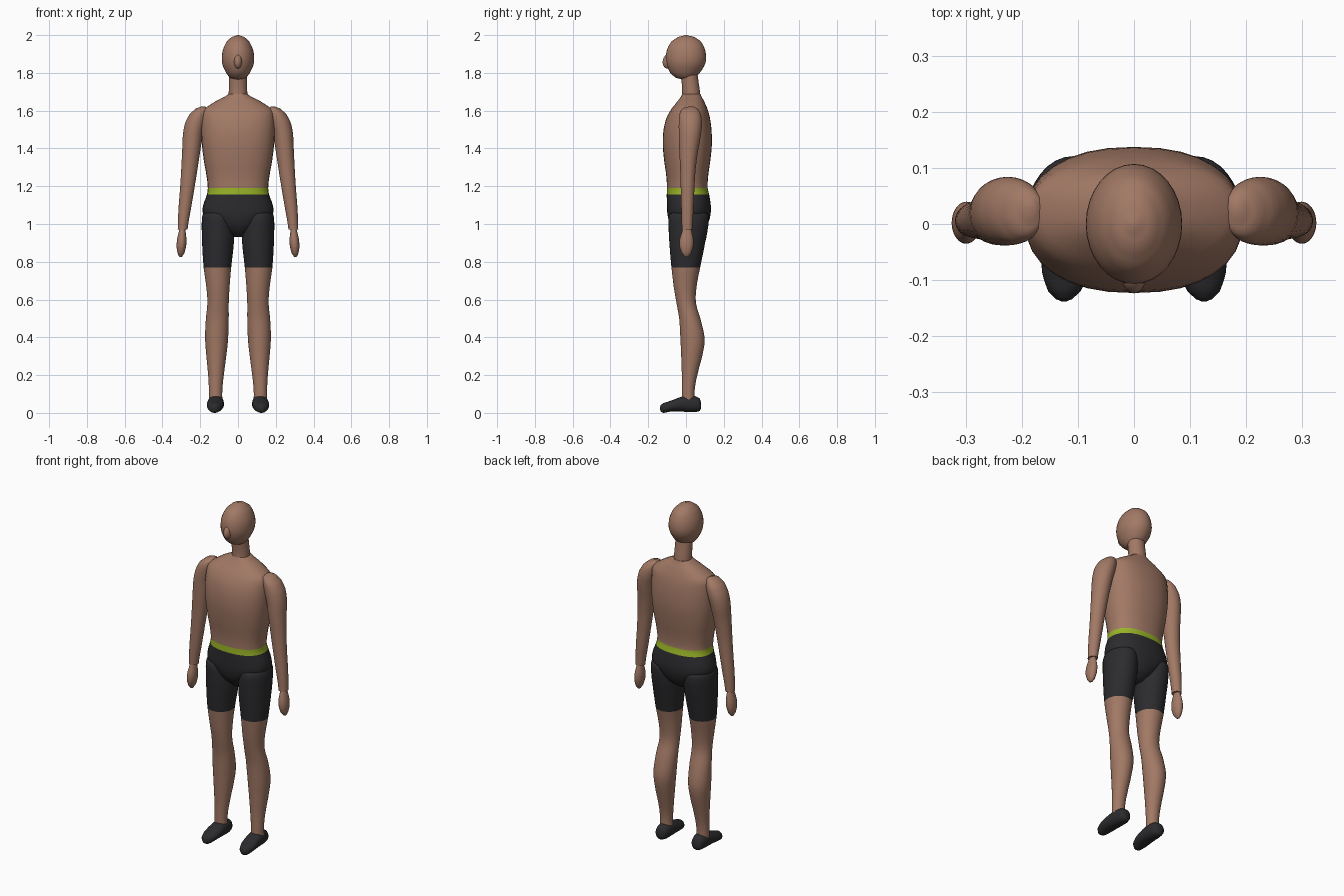
import bpy, bmesh, math

def mat(name, rgb):
    m = bpy.data.materials.new(name)
    m.diffuse_color = (*rgb, 1)
    return m

SKIN = mat("skin", (0.36, 0.19, 0.13))
DARK = mat("dark_fabric", (0.025, 0.025, 0.028))
LIME = mat("lime_band", (0.32, 0.46, 0.02))

def spline(a, b, c, d, t):
    return 0.5 * (2*b + (c - a)*t + (2*a - 5*b + 4*c - d)*t*t + (3*b - a - 3*c + d)*t**3)

def finish(ob, mirror, angle=50):
    bpy.context.view_layer.objects.active = ob
    ob.select_set(True)
    bpy.ops.object.shade_smooth_by_angle(angle=math.radians(angle))
    ob.select_set(False)
    if mirror:
        ob.modifiers.new("mirror", 'MIRROR')

def loft(name, keys, color, axis='z', power=2.0, sides=32, steps=3, mirror=False):
    """Keys are (t, a0, a1, b0, b1): position along the axis and extents of the section.
    color(t) returns the index of the material at t."""
    rows = []
    n = len(keys)
    for i in range(n - 1):
        p = [keys[max(i-1, 0)], keys[i], keys[i+1], keys[min(i+2, n-1)]]
        for s in range(steps):
            u = s / steps
            t = p[1][0] + (p[2][0] - p[1][0]) * u
            rows.append([t] + [spline(*(k[j] for k in p), u) for j in range(1, 5)])
    rows.append(list(keys[-1]))
    bm = bmesh.new()
    rings = []
    for t, a0, a1, b0, b1 in rows:
        ring = []
        for k in range(sides):
            th = 2 * math.pi * k / sides
            c, s = math.cos(th), math.sin(th)
            a = (a0+a1)/2 + (a1-a0)/2 * math.copysign(abs(c)**(2/power), c)
            b = (b0+b1)/2 + (b1-b0)/2 * math.copysign(abs(s)**(2/power), s)
            ring.append(bm.verts.new((a, b, t) if axis == 'z' else (a, t, b)))
        rings.append(ring)
    for i in range(len(rings) - 1):
        for k in range(sides):
            q = (k + 1) % sides
            f = bm.faces.new((rings[i][k], rings[i][q], rings[i+1][q], rings[i+1][k]))
            f.material_index = color((rows[i][0] + rows[i+1][0]) / 2)
    for r, row in ((rings[0], rows[0]), (rings[-1], rows[-1])):
        bm.faces.new(r).material_index = color(row[0])
    bmesh.ops.recalc_face_normals(bm, faces=bm.faces)
    me = bpy.data.meshes.new(name)
    bm.to_mesh(me)
    bm.free()
    for m in (SKIN, DARK, LIME):
        me.materials.append(m)
    ob = bpy.data.objects.new(name, me)
    bpy.context.collection.objects.link(ob)
    finish(ob, mirror)
    return ob

def sym(z, w, y0, y1):
    return (z, -w, w, y0, y1)

skin = lambda t: 0
dark = lambda t: 1

# head
loft("head", [sym(*k) for k in (
    (2.0, .006, -.006, .006), (1.99, .034, -.043, .045), (1.965, .06, -.078, .08),
    (1.925, .079, -.1, .1), (1.88, .086, -.107, .107), (1.84, .081, -.101, .098),
    (1.80, .063, -.083, .073), (1.775, .043, -.055, .045), (1.762, .012, -.015, .015))], skin)

# nose
bpy.ops.mesh.primitive_uv_sphere_add(segments=20, ring_count=12, location=(0, -.092, 1.862))
nose = bpy.context.object
nose.name = "nose"
nose.scale = (.022, .031, .04)
nose.rotation_euler.x = math.radians(-15)
nose.data.materials.append(SKIN)
finish(nose, False)

# neck
loft("neck", [sym(1.66, .05, -.022, .077), sym(1.70, .049, -.02, .074),
              sym(1.74, .048, -.022, .068), sym(1.81, .047, -.03, .06)], skin)

# torso with waistband and the seat of the shorts
loft("torso", [sym(*k) for k in (
    (1.687, .052, -.02, .077), (1.65, .118, -.045, .096), (1.605, .183, -.08, .115),
    (1.56, .193, -.104, .127), (1.50, .195, -.119, .135), (1.42, .191, -.123, .137),
    (1.33, .18, -.115, .128), (1.25, .166, -.104, .117), (1.19, .16, -.101, .115),
    (1.155, .165, -.102, .123), (1.10, .184, -.101, .131), (1.05, .183, -.098, .13),
    (1.0, .125, -.086, .116), (.96, .07, -.062, .09), (.932, .03, -.03, .05))],
    lambda t: 0 if t > 1.19 else 2 if t > 1.155 else 1, power=2.3)

# legs, dark above the hem of the shorts
loft("leg", [
    (1.063, .06, .17, -.06, .09), (1.055, .035, .185, -.085, .115), (1.03, .025, .191, -.093, .121),
    (.98, .02, .192, -.092, .116), (.90, .022, .19, -.088, .101), (.77, .036, .182, -.077, .075),
    (.66, .045, .167, -.064, .055), (.58, .049, .162, -.05, .053), (.50, .049, .17, -.036, .076),
    (.40, .052, .174, -.03, .098), (.32, .06, .169, -.026, .09), (.20, .075, .158, -.022, .06),
    (.12, .083, .154, -.022, .046), (.06, .083, .154, -.022, .046)],
    lambda t: 1 if t > .77 else 0, mirror=True)

# shoes, lofted from heel to toe
loft("shoe", [
    (.08, .105, .13, .025, .055), (.073, .088, .147, .012, .076), (.045, .078, .155, .007, .09),
    (0, .075, .16, .008, .092), (-.04, .075, .164, .01, .08), (-.085, .08, .164, .009, .063),
    (-.12, .095, .153, .003, .052), (-.134, .11, .139, .01, .042), (-.138, .12, .13, .02, .032)],
    dark, axis='y', mirror=True, power=2.2)

# arms
loft("arm", [
    (1.622, .175, .195, .015, .04), (1.612, .16, .222, -.018, .06), (1.585, .16, .253, -.033, .077),
    (1.54, .168, .278, -.038, .084), (1.48, .185, .291, -.038, .08), (1.40, .198, .295, -.036, .066),
    (1.30, .213, .30, -.031, .052), (1.20, .229, .306, -.028, .045), (1.08, .249, .315, -.025, .04),
    (.972, .267, .319, -.022, .034)], skin, mirror=True)

# hands
loft("hand", [
    (.99, .282, .306, -.014, .024), (.965, .278, .312, -.02, .03), (.92, .273, .322, -.033, .039),
    (.88, .275, .325, -.034, .038), (.845, .284, .32, -.022, .027), (.828, .295, .312, -.008, .014),
    (.824, .301, .306, 0, .006)], skin, mirror=True)
# ground contact for the soles
for ob in bpy.data.objects:
    if ob.name == "shoe":
        low = min(v.co.z for v in ob.data.vertices)
        for v in ob.data.vertices:
            v.co.z -= low * max(0, 1 - v.co.z / .05)
